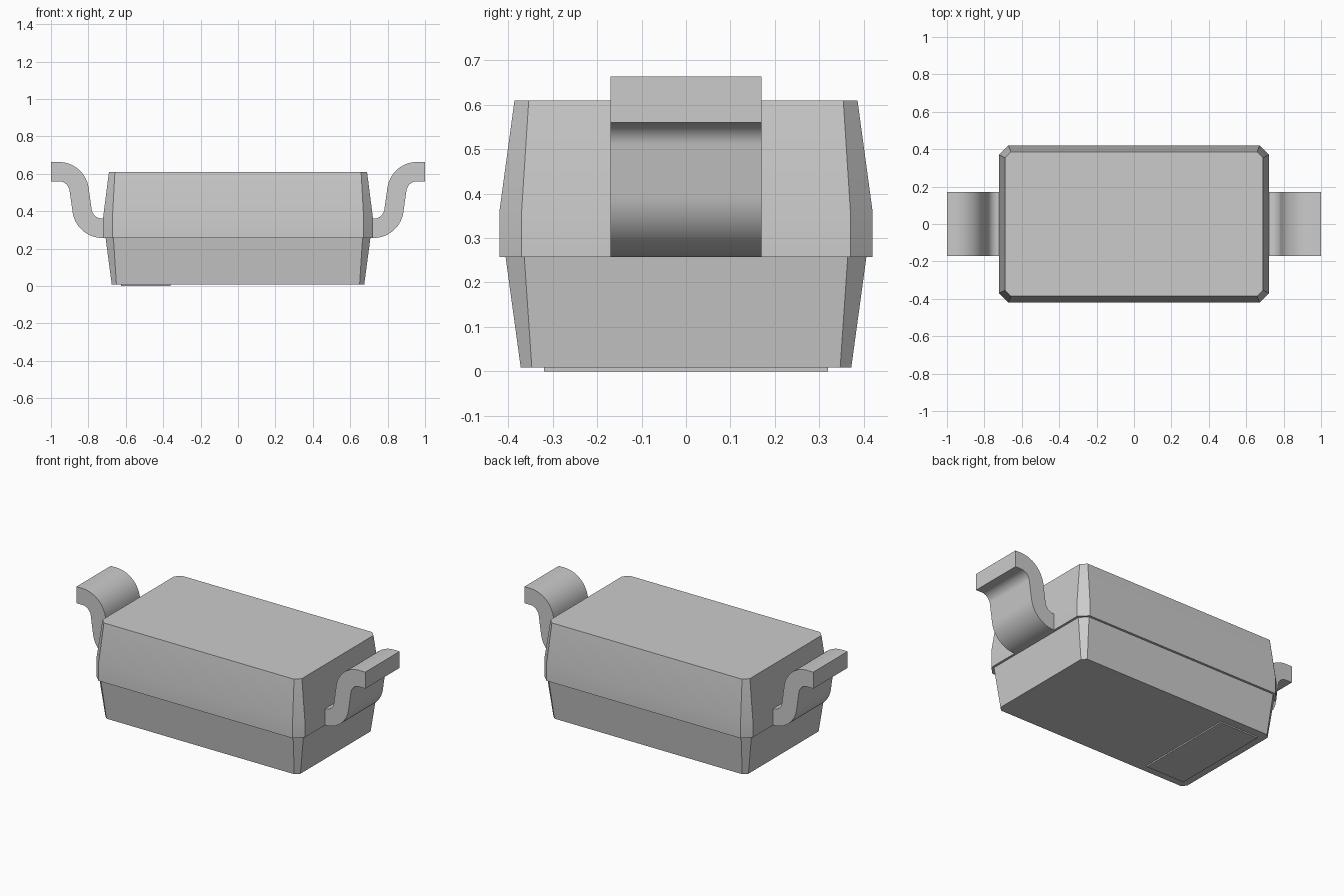
import bpy
import bmesh
from math import cos, sin, radians

if "Cube" in bpy.data.objects:
    bpy.data.objects.remove(bpy.data.objects["Cube"])

grey = bpy.data.materials.new("light_grey")
grey.use_nodes = True
COLOUR = (0.6, 0.6, 0.6, 1)
grey.diffuse_color = COLOUR
grey.node_tree.nodes["Principled BSDF"].inputs["Base Color"].default_value = COLOUR


def loft(name, rings):
    """Skin a stack of equal-length closed rings and cap both ends."""
    bm = bmesh.new()
    loops = [[bm.verts.new(p) for p in ring] for ring in rings]
    n = len(loops[0])
    for a, b in zip(loops, loops[1:]):
        for i in range(n):
            j = (i + 1) % n
            bm.faces.new((a[i], a[j], b[j], b[i]))
    bm.faces.new(loops[0])
    bm.faces.new(loops[-1])
    bmesh.ops.recalc_face_normals(bm, faces=bm.faces)
    mesh = bpy.data.meshes.new(name)
    bm.to_mesh(mesh)
    bm.free()
    mesh.materials.append(grey)
    obj = bpy.data.objects.new(name, mesh)
    bpy.context.collection.objects.link(obj)
    bpy.ops.object.select_all(action='DESELECT')
    bpy.context.view_layer.objects.active = obj
    obj.select_set(True)
    bpy.ops.object.shade_smooth_by_angle(angle=radians(30))
    return obj


def octagon(hx, hy, cut, z):
    """Rectangle with clipped corners at height z."""
    quarter = [(hx, hy - cut), (hx - cut, hy)]
    pts = quarter + [(-x, y) for x, y in reversed(quarter)]
    pts += [(-x, -y) for x, y in pts]
    return [(x, y, z) for x, y in pts]


# Tapered two-part body with a small ledge at the seam
loft("upper_body", [octagon(0.722, 0.42, 0.05, 0.257),
                    octagon(0.722, 0.42, 0.05, 0.36),
                    octagon(0.69, 0.386, 0.032, 0.61)])
loft("lower_body", [octagon(0.675, 0.372, 0.025, 0.008),
                    octagon(0.708, 0.406, 0.042, 0.257)])

# Thin end marking plate on the underside
loft("underside_mark", [[(x, y, z) for x, y in
                         ((-0.625, -0.32), (-0.36, -0.32), (-0.36, 0.32), (-0.625, 0.32))]
                        for z in (0, 0.008)])

# S-bent flat leads: each station is a centre, a radial angle and two radii
HALF_WIDTH, INNER, OUTER, STEPS = 0.17, 0.058, 0.161, 14


def lead(name, side):
    pairs = [((1.0, 0.56), (1.0, 0.663))]
    for i in range(STEPS + 1):
        a = radians(90 + 82 * i / STEPS)
        pairs.append(tuple((0.958 + r * cos(a), 0.502 + r * sin(a))
                           for r in (INNER, OUTER)))
    for i in range(STEPS + 1):
        a = radians(-8 - 82 * i / STEPS)
        pairs.append(tuple((0.725 + r * cos(a), 0.418 + r * sin(a))
                           for r in (OUTER, INNER)))
    pairs.append(((0.68, 0.257), (0.68, 0.36)))
    rings = [[(side * p[0], -HALF_WIDTH, p[1]), (side * p[0], HALF_WIDTH, p[1]),
              (side * q[0], HALF_WIDTH, q[1]), (side * q[0], -HALF_WIDTH, q[1])]
             for p, q in pairs]
    loft(name, rings)


for name, side in (("left_lead", 1), ("right_lead", -1)):
    lead(name, side)
